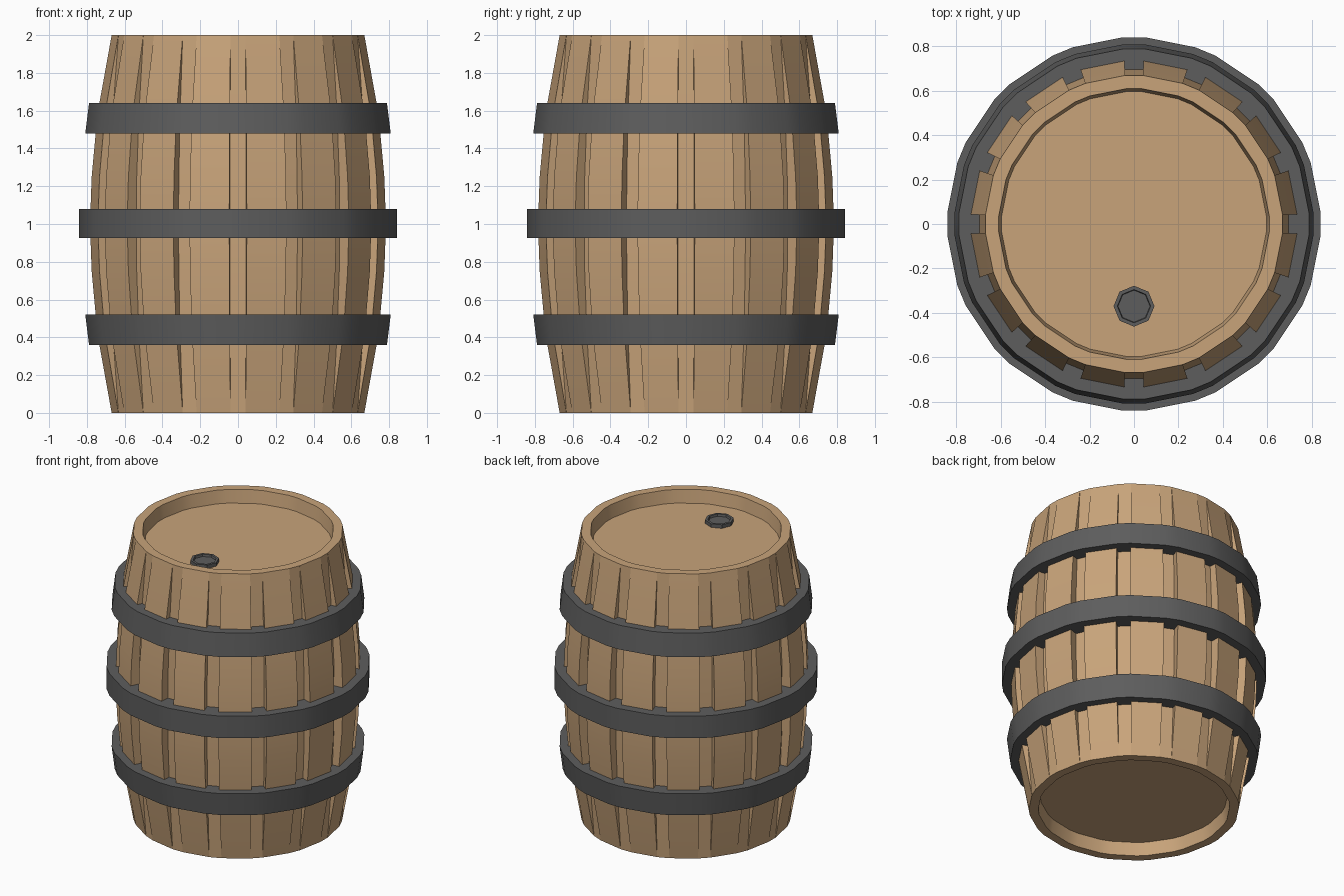
import bpy, bmesh, math
from math import sin, cos, radians

if "Cube" in bpy.data.objects:
    bpy.data.objects.remove(bpy.data.objects["Cube"])

N = 16        # staves around the barrel
HALF = 3.4    # half angle of each groove, degrees


def material(name, rgb):
    m = bpy.data.materials.new(name)
    m.diffuse_color = (*rgb, 1)
    m.use_nodes = True
    m.node_tree.nodes["Principled BSDF"].inputs["Base Color"].default_value = m.diffuse_color
    return m


wood = material("oak wood", (0.58, 0.37, 0.195))
iron = material("dark iron", (0.11, 0.11, 0.11))


def loft(name, rows, mat, closed=False, loc=(0, 0, 0), angle=25):
    """Skin a stack of rings; each ring is a list of points."""
    bm = bmesh.new()
    rings = [[bm.verts.new(p) for p in row] for row in rows]
    n = len(rings[0])
    pairs = list(zip(rings, rings[1:]))
    if closed:
        pairs.append((rings[-1], rings[0]))
    for a, b in pairs:
        for i in range(n):
            j = (i + 1) % n
            bm.faces.new((a[i], a[j], b[j], b[i]))
    if not closed:
        bm.faces.new(rings[0])
        bm.faces.new(rings[-1])
    bmesh.ops.remove_doubles(bm, verts=bm.verts[:], dist=0.0005)
    bmesh.ops.recalc_face_normals(bm, faces=bm.faces[:])
    me = bpy.data.meshes.new(name)
    bm.to_mesh(me)
    bm.free()
    me.materials.append(mat)
    ob = bpy.data.objects.new(name, me)
    ob.location = loc
    bpy.context.collection.objects.link(ob)
    bpy.ops.object.select_all(action='DESELECT')
    ob.select_set(True)
    bpy.context.view_layer.objects.active = ob
    bpy.ops.object.shade_smooth_by_angle(angle=radians(angle))
    return ob


def stave_ring(z, floor, face):
    """Ring with a groove at every multiple of 22.5 degrees."""
    pts = []
    for k in range(N):
        for off, r in ((-HALF, face), (-HALF, floor), (HALF, floor), (HALF, face)):
            a = radians(k * 360 / N + off)
            pts.append((r * cos(a), r * sin(a), z))
    return pts


def hoop_ring(z, r):
    return [(r * cos(radians(k * 360 / N + s)), r * sin(radians(k * 360 / N + s)), z)
            for k in range(N) for s in (-HALF, HALF)]


# Barrel body: bulging staves, grooves, rims and recessed heads
half = [(1.0, 0.72, 0.785), (1.25, 0.717, 0.776), (1.5, 0.705, 0.753),
        (1.64, 0.697, 0.735), (2.0, 0.67, 0.67), (2.0, 0.61, 0.61), (1.91, 0.597, 0.597)]
profile = [(2 - z, f, p) for z, f, p in reversed(half[1:])] + half
loft("barrel_staves", [stave_ring(*p) for p in profile], wood)

# Iron hoops: (name, z low, z high, radius low, radius high)
for name, z0, z1, r0, r1 in (("lower_hoop", 0.36, 0.52, 0.79, 0.81),
                             ("middle_hoop", 0.925, 1.08, 0.842, 0.842),
                             ("upper_hoop", 1.48, 1.64, 0.81, 0.79)):
    loft(name, [hoop_ring(z0, 0.68), hoop_ring(z0, r0),
                hoop_ring(z1, r1), hoop_ring(z1, 0.68)], iron, closed=True)

# Octagonal bung on the top head, with a shallow dish
bung = [(0.0, 0.092), (0.03, 0.092), (0.03, 0.075), (0.015, 0.072)]
loft("bung", [[(r * cos(k * math.pi / 4), r * sin(k * math.pi / 4), z) for k in range(8)]
              for z, r in bung], iron, loc=(0, -0.37, 1.905))
